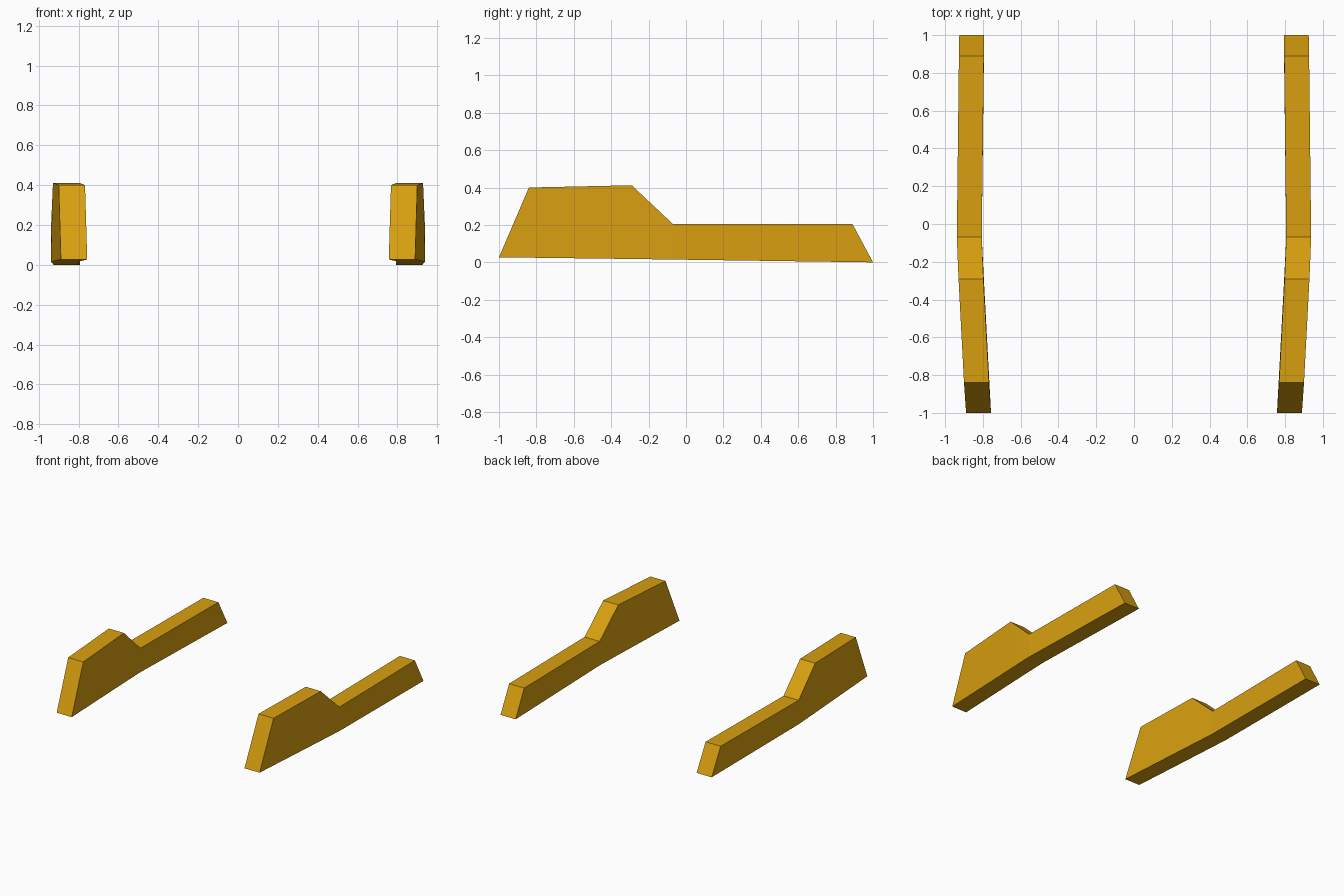
import bpy
import bmesh

cube = bpy.data.objects.get("Cube")
if cube:
    bpy.data.objects.remove(cube, do_unlink=True)

# Golden yellow paint
paint = bpy.data.materials.new("golden_yellow")
paint.use_nodes = True
colour = (0.69, 0.35, 0.005, 1.0)
paint.diffuse_color = colour
paint.node_tree.nodes["Principled BSDF"].inputs["Base Color"].default_value = colour

WIDTH = 0.132
# Side stations front to back: (y, z, inner x)
TOP = [(-0.84, 0.40, 0.768), (-0.29, 0.412, 0.797), (-0.07, 0.205, 0.806), (0.89, 0.205, 0.795)]
BOTTOM = [(-1.0, 0.027, 0.757), (-0.29, 0.018, 0.795), (-0.07, 0.015, 0.806), (1.0, 0.0, 0.793)]


def side_skirt(name, side):
    """Bent panel lofted from matching top and bottom stations."""
    bm = bmesh.new()

    def row(stations, offset):
        return [bm.verts.new((side * (x + offset), y, z)) for y, z, x in stations]

    top_in, top_out = row(TOP, 0), row(TOP, WIDTH)
    low_in, low_out = row(BOTTOM, 0), row(BOTTOM, WIDTH)
    rows = [top_in, top_out, low_out, low_in]
    for a, b in zip(rows, rows[1:] + rows[:1]):
        for i in range(len(TOP) - 1):
            bm.faces.new((a[i], a[i + 1], b[i + 1], b[i]))
    # Sloped front and back ends
    for end in (0, -1):
        bm.faces.new([r[end] for r in rows])
    bmesh.ops.recalc_face_normals(bm, faces=bm.faces)

    mesh = bpy.data.meshes.new(name)
    bm.to_mesh(mesh)
    bm.free()
    mesh.materials.append(paint)
    obj = bpy.data.objects.new(name, mesh)
    bpy.context.collection.objects.link(obj)


side_skirt("left_side_skirt", 1)
side_skirt("right_side_skirt", -1)
